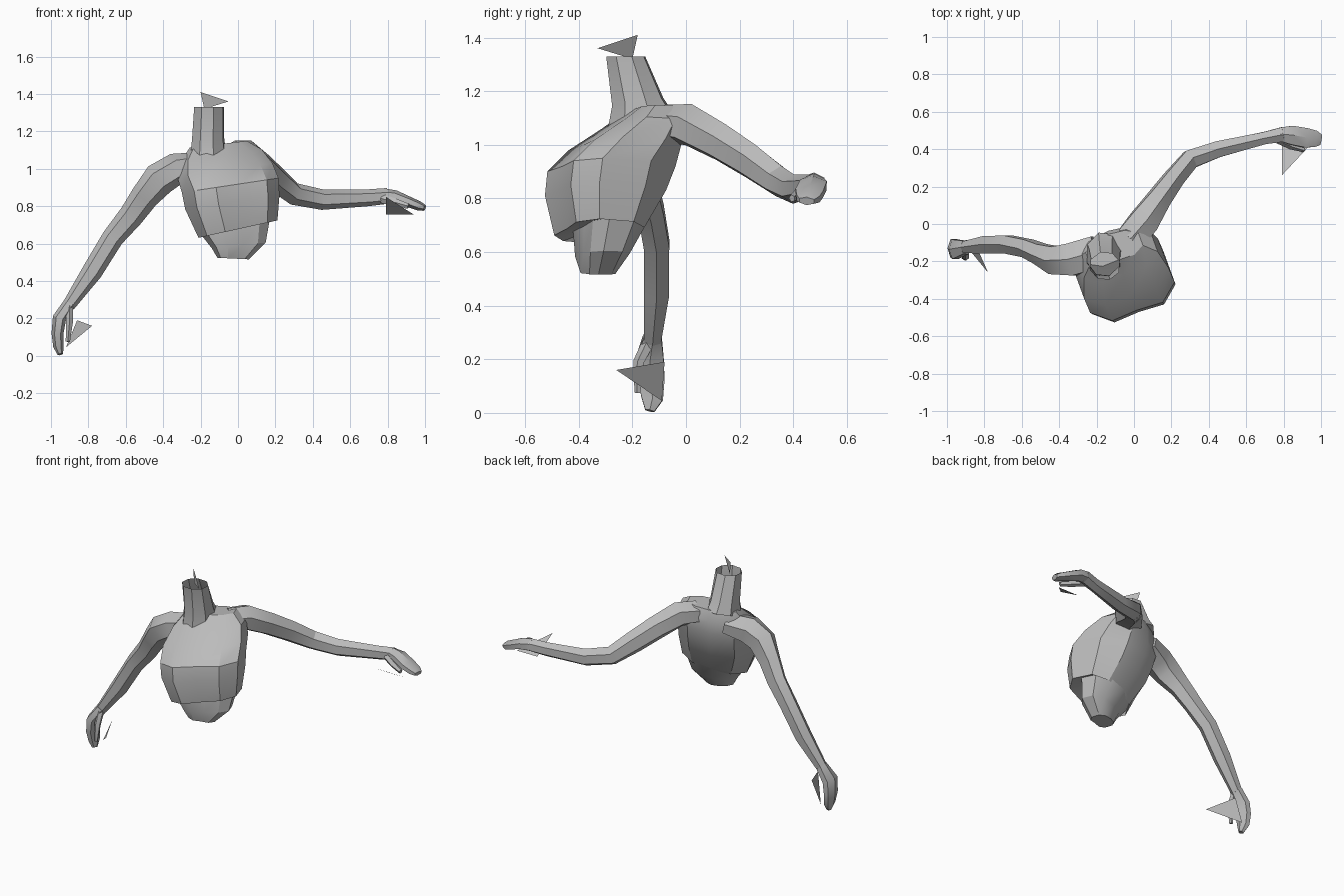
import bpy, bmesh, math
from mathutils import Vector

old = bpy.data.objects.get("Cube")
if old:
    bpy.data.objects.remove(old, do_unlink=True)

grey = bpy.data.materials.new("plain grey")
grey.use_nodes = True
tone = (0.5, 0.5, 0.5, 1)
grey.diffuse_color = tone
grey.node_tree.nodes["Principled BSDF"].inputs["Base Color"].default_value = tone


def finish(name, bm, smooth=True):
    """Turn a bmesh into a shaded grey object."""
    mesh = bpy.data.meshes.new(name)
    bm.to_mesh(mesh)
    bm.free()
    mesh.materials.append(grey)
    obj = bpy.data.objects.new(name, mesh)
    bpy.context.collection.objects.link(obj)
    if smooth:
        bpy.ops.object.select_all(action='DESELECT')
        obj.select_set(True)
        bpy.context.view_layer.objects.active = obj
        bpy.ops.object.shade_smooth_by_angle(angle=math.radians(32))
    return obj


def loft(name, rings, cap_start=True, cap_end=True):
    """Skin a list of equal-length point rings."""
    bm = bmesh.new()
    loops = [[bm.verts.new(p) for p in ring] for ring in rings]
    n = len(loops[0])
    for a, b in zip(loops, loops[1:]):
        for i in range(n):
            j = (i + 1) % n
            bm.faces.new((a[i], a[j], b[j], b[i]))
    if cap_start:
        bm.faces.new(loops[0][::-1])
    if cap_end:
        bm.faces.new(loops[-1])
    bmesh.ops.recalc_face_normals(bm, faces=bm.faces[:])
    return finish(name, bm)


def limb(name, path, side_hint, sides=6):
    """Sweep an oval along (x, y, z, half width, half thickness) stations."""
    centres = [Vector(p[:3]) for p in path]
    rings = []
    for i, (c, p) in enumerate(zip(centres, path)):
        t = (centres[min(i + 1, len(path) - 1)] - centres[max(i - 1, 0)]).normalized()
        side = Vector(side_hint)
        side = (side - t * side.dot(t)).normalized()
        up = t.cross(side)
        angles = [math.tau * (k + 0.5) / sides for k in range(sides)]
        rings.append([c + side * p[3] * math.cos(a) + up * p[4] * math.sin(a) for a in angles])
    return loft(name, rings)


# Torso: boxy turned cross-sections (centre x, y, z, half width, front, back, tilt)
outline = [(0, .96), (.6, 1), (1, .6), (1, -.3), (.6, -.85), (0, -1),
           (-.6, -.85), (-1, -.3), (-1, .6), (-.6, 1)]
yaw = math.radians(20)


def torso_ring(cx, cy, z, half, front, back, tilt):
    ring = []
    for u, v in outline:
        u *= half
        v *= front if v > 0 else back
        dx = u * math.cos(yaw) + v * math.sin(yaw)
        dy = u * math.sin(yaw) - v * math.cos(yaw)
        ring.append((cx + dx, cy + dy, z + tilt * dx))
    return ring


sections = [
    (-.03, -.32, .52, .08, .06, .05, -.05),
    (0, -.31, .59, .14, .08, .09, .1),
    (-.02, -.29, .69, .18, .1, .13, .2),
    (-.01, -.3, .675, .20, .16, .13, .22),
    (-.04, -.29, .82, .235, .2, .21, .15),
    (-.05, -.28, .91, .24, .2, .24, .15),
    (-.08, -.21, .99, .24, .19, .18, .15),
    (-.1, -.14, 1.07, .21, .14, .11, .15),
    (-.11, -.12, 1.13, .15, .08, .07, .12),
]
loft("torso", [torso_ring(*s) for s in sections])

# Open neck, widening into the back
neck_rings = []
for cx, cy, z, rx, ry, lean in [(-.16, -.17, 1.08, .1, .13, .3),
                                (-.16, -.18, 1.16, .09, .1, .15),
                                (-.155, -.225, 1.33, .083, .076, 0)]:
    neck_rings.append([(cx + rx * math.cos(a), cy + ry * math.sin(a), z + lean * ry * math.sin(a))
                       for a in (math.tau * k / 8 + .3 for k in range(8))])
loft("neck", neck_rings, cap_end=False)

# Arms with mitten-like hands
limb("left_arm", [
    (-.02, -.08, 1.08, .09, .07), (.05, .01, 1.075, .09, .08), (.13, .13, 1.01, .07, .075),
    (.21, .24, .94, .06, .07), (.3, .345, .865, .058, .06), (.45, .4, .835, .05, .055),
    (.7, .46, .845, .038, .045), (.8, .48, .855, .045, .042)], (-.5, .85, 0))
limb("left_hand", [
    (.78, .48, .855, .042, .04), (.84, .475, .85, .058, .035), (.92, .46, .82, .06, .028),
    (.97, .455, .8, .05, .025), (.998, .45, .79, .032, .016)], (-.1, 1, 0))
limb("left_thumb", [
    (.77, .45, .84, .02, .025), (.84, .42, .82, .022, .022), (.91, .395, .8, .012, .015)], (0, 1, 0), 5)

limb("right_arm", [
    (-.2, -.15, 1.03, .1, .06), (-.33, -.19, 1.0, .1, .085), (-.42, -.195, .945, .085, .09),
    (-.5, -.16, .85, .062, .075), (-.57, -.13, .75, .055, .067), (-.67, -.11, .63, .055, .058),
    (-.78, -.11, .45, .054, .055), (-.905, -.125, .27, .036, .035)], (0, 1, 0))
limb("right_hand", [
    (-.9, -.125, .28, .04, .034), (-.955, -.135, .2, .06, .037), (-.965, -.13, .12, .058, .032),
    (-.96, -.125, .05, .045, .028), (-.95, -.135, .008, .02, .015)], (0, 1, 0))
limb("right_thumb", [
    (-.9, -.14, .26, .025, .018), (-.9, -.175, .19, .022, .02), (-.91, -.18, .075, .012, .012)], (0, 1, 0), 5)

# Loose triangular shards by the neck and hands
shards = {
    "neck_shard": [(-.2, -.18, 1.41), (-.05, -.33, 1.36), (-.18, -.2, 1.32)],
    "left_shard": [(.79, .26, .85), (.79, .42, .755), (.94, .42, .755)],
    "right_shard": [(-.78, -.26, .16), (-.86, -.08, .19), (-.92, -.09, .045)],
}
for name, corners in shards.items():
    bm = bmesh.new()
    bm.faces.new([bm.verts.new(c) for c in corners])
    finish(name, bm, smooth=False)
